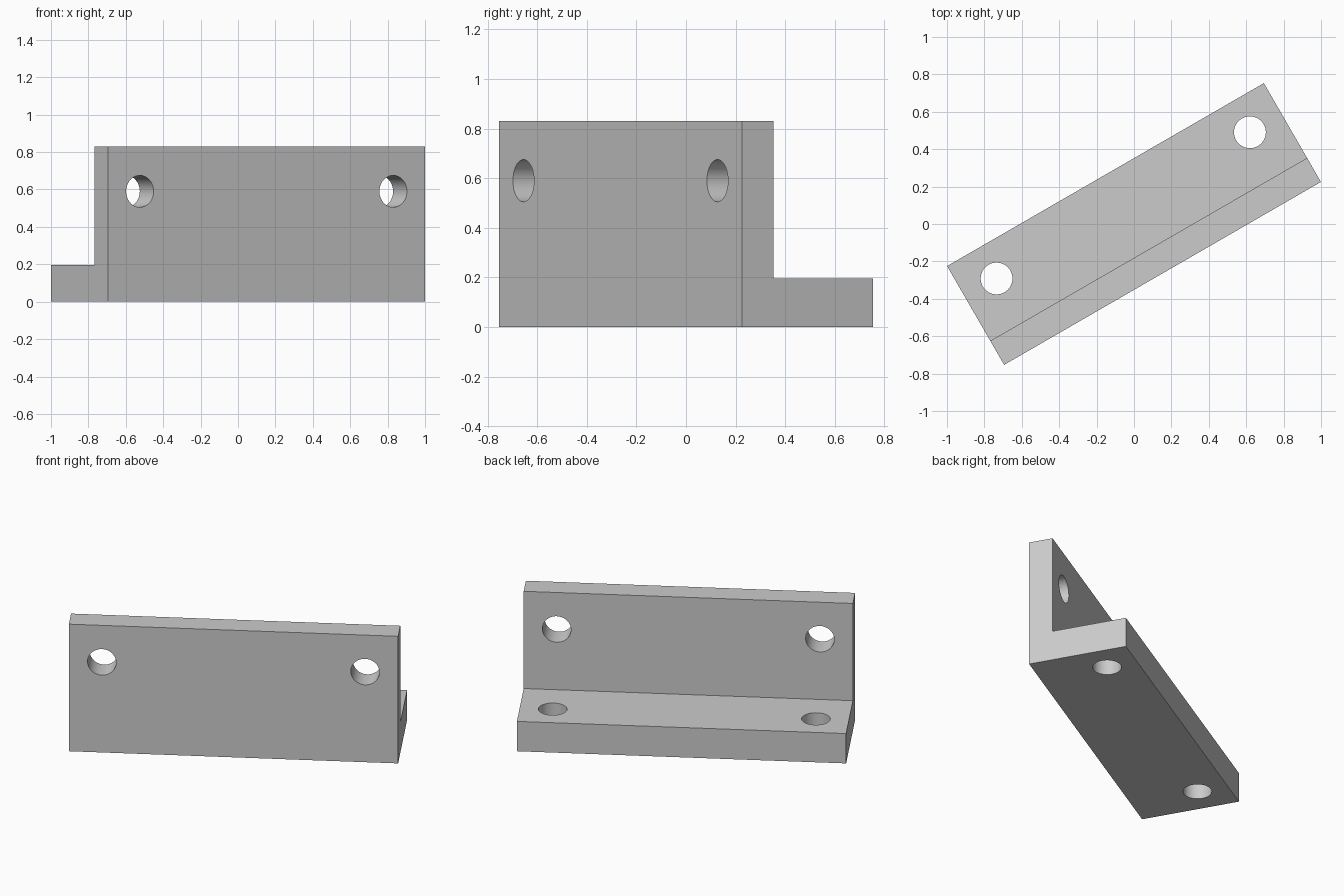
import bpy, bmesh
from math import radians, pi
from mathutils import Matrix, Vector

cube = bpy.data.objects.get("Cube")
if cube:
    bpy.data.objects.remove(cube, do_unlink=True)

LENGTH, DEPTH, HEIGHT = 1.956, 0.61, 0.83
WALL, BASE = 0.148, 0.195
HOLE_X, HOLE_R = 0.782, 0.085
TURN = Matrix.Rotation(radians(30), 4, 'Z')

grey = bpy.data.materials.new("plain grey")
grey.use_nodes = True
colour = (0.6, 0.6, 0.6, 1)
grey.diffuse_color = colour
grey.node_tree.nodes["Principled BSDF"].inputs["Base Color"].default_value = colour


def add_object(name, bm):
    bmesh.ops.recalc_face_normals(bm, faces=bm.faces)
    mesh = bpy.data.meshes.new(name)
    bm.to_mesh(mesh)
    bm.free()
    mesh.materials.append(grey)
    obj = bpy.data.objects.new(name, mesh)
    bpy.context.collection.objects.link(obj)
    obj.matrix_world = TURN
    return obj


# L-shaped profile swept along the length
front, back = -DEPTH / 2, DEPTH / 2
profile = [(front, 0), (back, 0), (back, BASE), (front + WALL, BASE),
           (front + WALL, HEIGHT), (front, HEIGHT)]
bm = bmesh.new()
face = bm.faces.new([bm.verts.new((-LENGTH / 2, y, z)) for y, z in profile])
swept = bmesh.ops.extrude_face_region(bm, geom=[face])["geom"]
bmesh.ops.translate(bm, vec=Vector((LENGTH, 0, 0)),
                    verts=[v for v in swept if isinstance(v, bmesh.types.BMVert)])
bracket = add_object("angle_bracket", bm)

# Bolt holes: a pair through the base and a pair through the wall
bm = bmesh.new()
for x in (-HOLE_X, HOLE_X):
    for place in (Matrix.Translation((x, 0.115, BASE / 2)),
                  Matrix.Translation((x, front + WALL / 2, 0.59)) @ Matrix.Rotation(pi / 2, 4, 'X')):
        bmesh.ops.create_cone(bm, cap_ends=True, segments=64, radius1=HOLE_R,
                              radius2=HOLE_R, depth=0.3, matrix=place)
cutter = add_object("bolt_hole_cutter", bm)
cutter.hide_render = True

cut = bracket.modifiers.new("bolt_holes", 'BOOLEAN')
cut.operation = 'DIFFERENCE'
cut.solver = 'EXACT'
cut.object = cutter

# Bake the holes, then smooth only their walls
bpy.ops.object.select_all(action='DESELECT')
bracket.select_set(True)
bpy.context.view_layer.objects.active = bracket
bpy.ops.object.modifier_apply(modifier=cut.name)
bpy.data.objects.remove(cutter, do_unlink=True)
bpy.ops.object.shade_smooth_by_angle(angle=radians(30))
